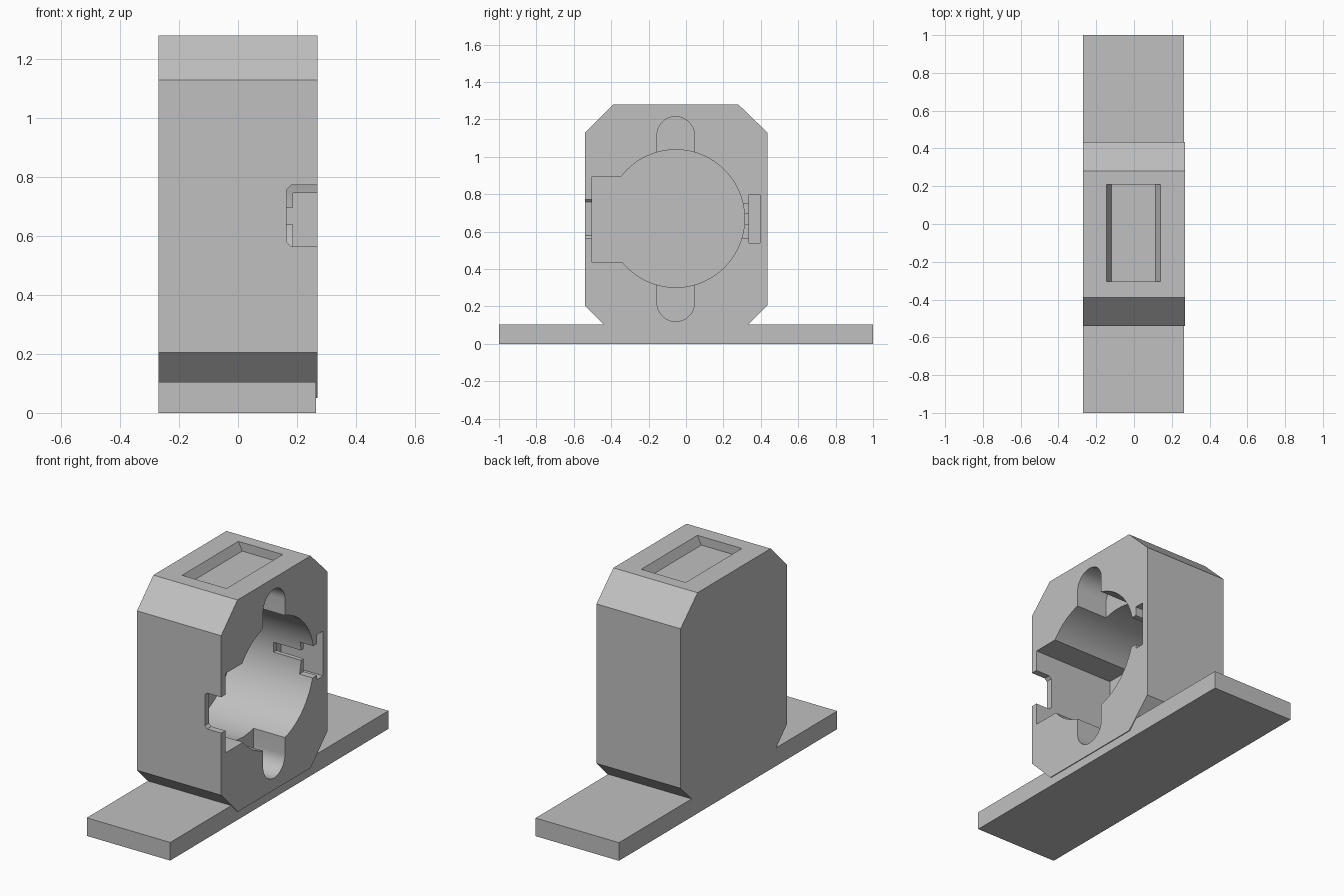
import bpy, bmesh
from math import sin, cos, pi

cube = bpy.data.objects.get("Cube")
if cube:
    bpy.data.objects.remove(cube, do_unlink=True)

# Single matte grey
grey = bpy.data.materials.new("matte_grey")
grey.use_nodes = True
colour = (0.53, 0.53, 0.53, 1)
grey.diffuse_color = colour
grey.node_tree.nodes["Principled BSDF"].inputs["Base Color"].default_value = colour


def prism(name, outline, axis, start, end):
    """Extrude a 2D outline along x (outline is y,z) or y (outline is x,z)."""
    bm = bmesh.new()
    place = (lambda p, t: (t, p[0], p[1])) if axis == "x" else (lambda p, t: (p[0], t, p[1]))
    face = bm.faces.new([bm.verts.new(place(p, start)) for p in outline])
    ext = bmesh.ops.extrude_face_region(bm, geom=[face])
    step = place((0, 0), end - start)
    bmesh.ops.translate(bm, vec=step, verts=[g for g in ext["geom"] if isinstance(g, bmesh.types.BMVert)])
    bmesh.ops.recalc_face_normals(bm, faces=bm.faces)
    mesh = bpy.data.meshes.new(name)
    bm.to_mesh(mesh)
    bm.free()
    mesh.materials.append(grey)
    obj = bpy.data.objects.new(name, mesh)
    bpy.context.collection.objects.link(obj)
    return obj


def rect(a0, a1, b0, b1):
    return [(a0, b0), (a1, b0), (a1, b1), (a0, b1)]


def arc(cy, cz, r, a0, a1, n):
    return [(cy + r * cos(a0 + (a1 - a0) * i / n), cz + r * sin(a0 + (a1 - a0) * i / n)) for i in range(n + 1)]


LEFT, RIGHT, OPEN = -0.27, 0.27, 0.35
CY, CZ = -0.055, 0.67

# Mounting foot and chamfered housing
prism("base_plate", rect(-1, 1, 0, 0.105), "x", LEFT, 0.265)
housing = prism("housing", [
    (-0.385, 0.05), (0.28, 0.05), (0.435, 0.205), (0.435, 1.13),
    (0.28, 1.28), (-0.39, 1.28), (-0.54, 1.13), (-0.54, 0.205)], "x", LEFT, RIGHT)

# Cutters: round bore, side pocket, finger slots, catch slots, cable notch, label recess
bore = arc(CY, CZ, 0.368, 0, 2 * pi, 96)[:-1]
finger = arc(CY, 1.115, 0.1, 0, pi, 24) + arc(CY, 0.22, 0.1, pi, 2 * pi, 24)
notch = [(OPEN, 0.565), (0.18, 0.565), (0.165, 0.58), (0.165, 0.758), (0.18, 0.773), (OPEN, 0.773)]
recess = [(-0.12, 1.23), (0.115, 1.23), (0.15, 1.3), (-0.155, 1.3)]
cutters = [
    prism("bore_cutter", bore, "x", -0.25, OPEN),
    prism("side_pocket_cutter", rect(-0.502, -0.1, 0.435, 0.895), "x", -0.25, OPEN),
    prism("finger_slot_cutter", finger, "x", 0.068, OPEN),
    prism("catch_pocket_cutter", rect(0.337, 0.395, 0.54, 0.8), "x", 0, OPEN),
    prism("wide_catch_cutter", rect(0.2, 0.35, 0.565, 0.747), "x", 0.186, OPEN),
    prism("narrow_catch_cutter", rect(0.2, 0.36, 0.64, 0.697), "x", 0.01, OPEN),
    prism("cable_notch_cutter", notch, "y", -0.6, -0.45),
    prism("label_recess_cutter", recess, "y", -0.305, 0.21),
]

# Carve the housing, then drop the cutters
bpy.context.view_layer.objects.active = housing
for cutter in cutters:
    cutter.hide_render = True
    cut = housing.modifiers.new(cutter.name, "BOOLEAN")
    cut.operation = "DIFFERENCE"
    cut.solver = "EXACT"
    cut.object = cutter
    bpy.ops.object.modifier_apply(modifier=cut.name)
for cutter in cutters:
    bpy.data.objects.remove(cutter, do_unlink=True)

# Smooth the curved walls, keep the edges sharp
bpy.ops.object.select_all(action="DESELECT")
housing.select_set(True)
bpy.ops.object.shade_smooth_by_angle(angle=pi / 6)
